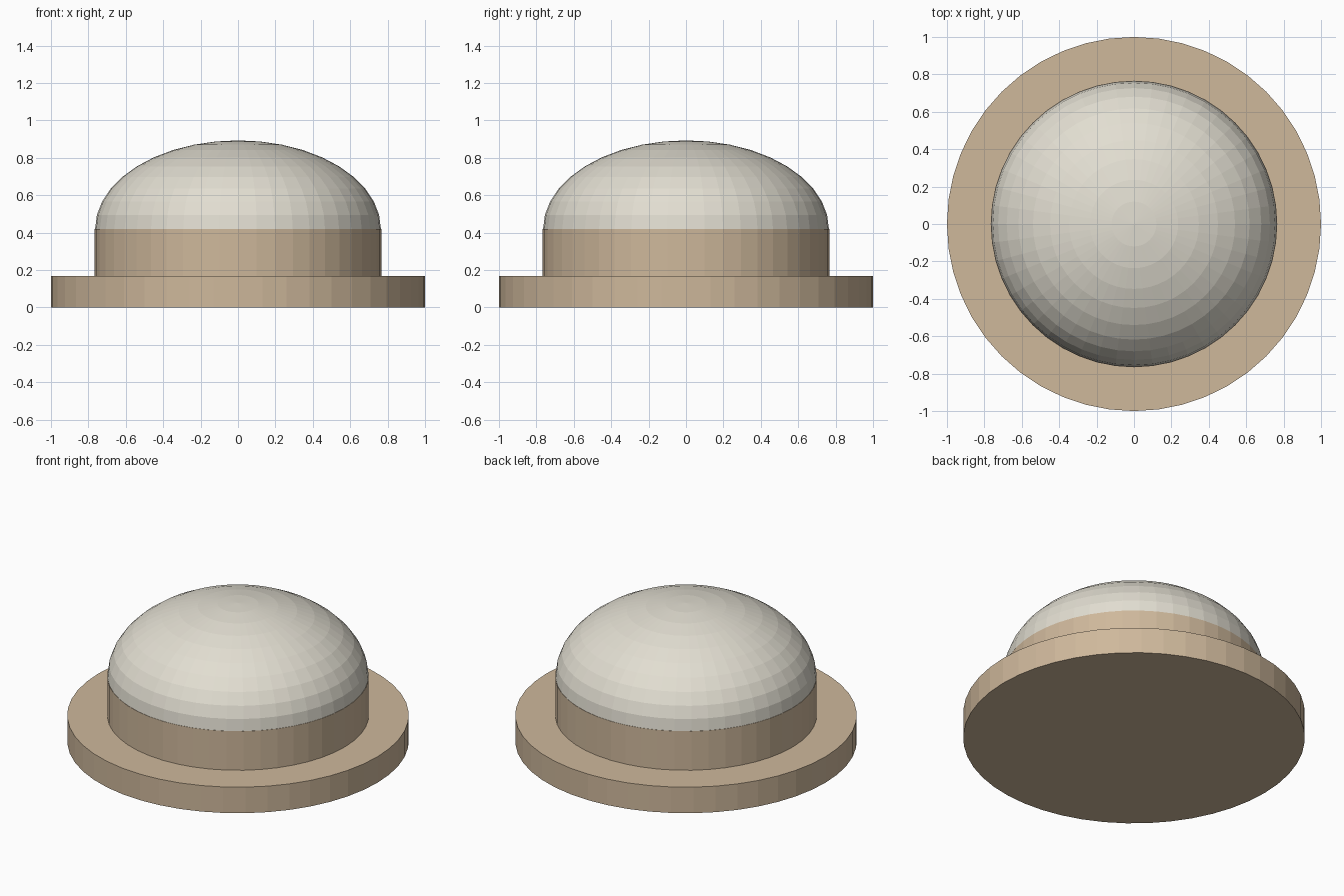
import bpy, bmesh, math

if "Cube" in bpy.data.objects:
    bpy.data.objects.remove(bpy.data.objects["Cube"])

SIDES = 48


def material(name, rgb):
    m = bpy.data.materials.new(name)
    m.diffuse_color = (*rgb, 1)
    m.use_nodes = True
    m.node_tree.nodes["Principled BSDF"].inputs["Base Color"].default_value = m.diffuse_color
    return m


def disc(name, radius, z0, z1, mat):
    bpy.ops.mesh.primitive_cylinder_add(vertices=SIDES, radius=radius, depth=z1 - z0,
                                        location=(0, 0, (z0 + z1) / 2))
    ob = bpy.context.object
    ob.name = name
    ob.data.materials.append(mat)
    return ob


def half_dome(name, radius, z0, height, mat):
    # Upper half of a sphere, flattened vertically
    bm = bmesh.new()
    bmesh.ops.create_uvsphere(bm, u_segments=SIDES, v_segments=20, radius=1)
    low = [v for v in bm.verts if v.co.z < -0.01]
    bmesh.ops.delete(bm, geom=low, context='VERTS')
    bmesh.ops.scale(bm, vec=(radius, radius, height), verts=bm.verts)
    me = bpy.data.meshes.new(name)
    bm.to_mesh(me)
    bm.free()
    me.materials.append(mat)
    ob = bpy.data.objects.new(name, me)
    ob.location.z = z0
    bpy.context.collection.objects.link(ob)
    return ob


tan = material("tan", (0.62, 0.48, 0.33))
ivory = material("ivory", (0.76, 0.73, 0.64))

# Wide base, drum and rounded roof
disc("base", 1.0, 0.0, 0.168, tan)
disc("drum", 0.766, 0.168, 0.42, tan)
half_dome("dome", 0.764, 0.42, 0.473, ivory)
